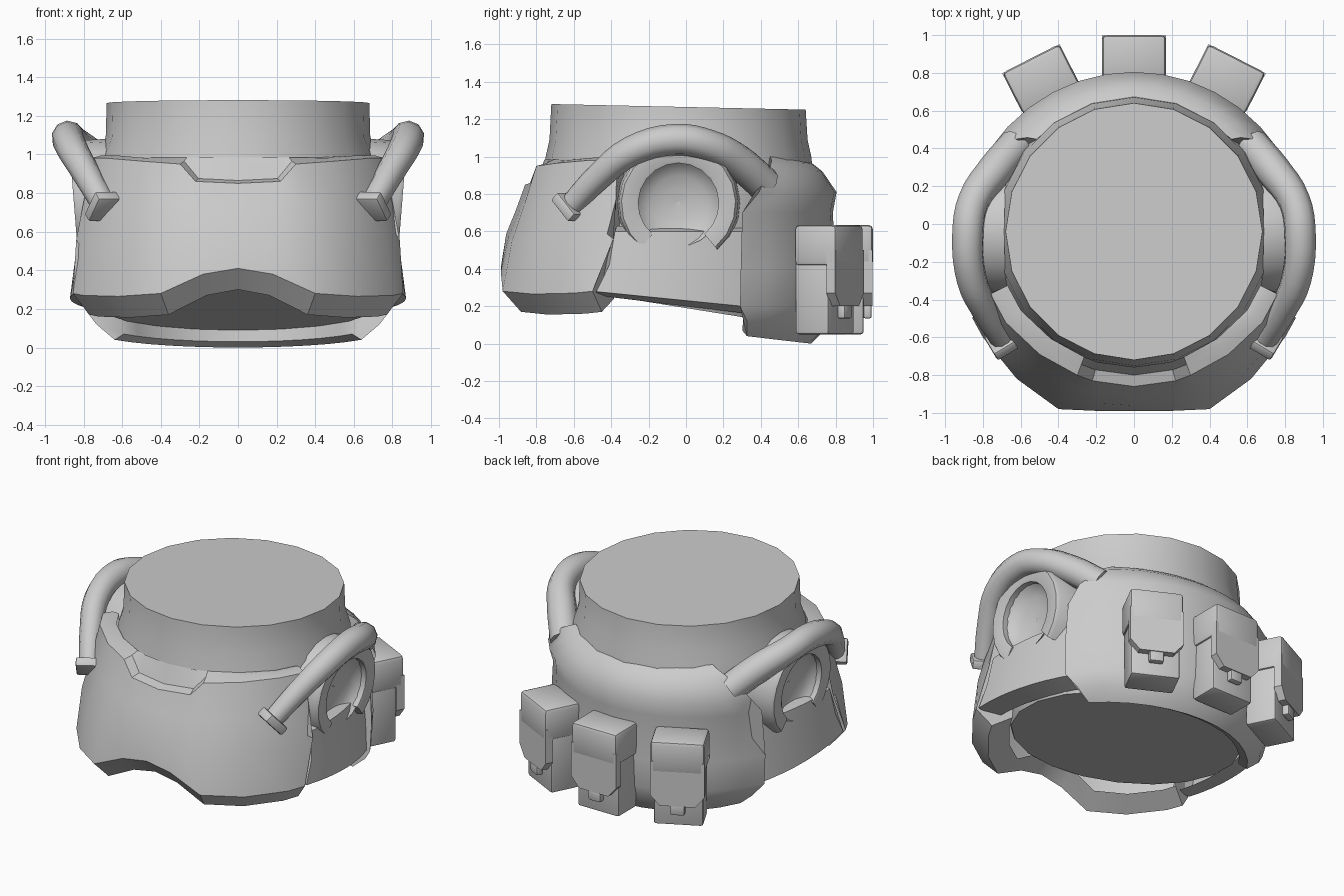
import bpy, bmesh, math
from mathutils import Vector, Matrix

if "Cube" in bpy.data.objects:
    bpy.data.objects.remove(bpy.data.objects["Cube"])

grey = bpy.data.materials.new("plain grey")
grey.use_nodes = True
shade = (0.6, 0.6, 0.6, 1)
grey.diffuse_color = shade
grey.node_tree.nodes["Principled BSDF"].inputs["Base Color"].default_value = shade


def finish(name, bm, angle=35):
    bmesh.ops.recalc_face_normals(bm, faces=bm.faces)
    me = bpy.data.meshes.new(name)
    bm.to_mesh(me)
    bm.free()
    ob = bpy.data.objects.new(name, me)
    bpy.context.collection.objects.link(ob)
    me.materials.append(grey)
    bpy.ops.object.select_all(action='DESELECT')
    ob.select_set(True)
    bpy.context.view_layer.objects.active = ob
    bpy.ops.object.shade_smooth_by_angle(angle=math.radians(angle))
    return ob


def loft(name, rows, around=False, caps=False, ends=False, angle=35):
    """Skin rows of points; optionally close each row, cap the first and last row, fill row ends."""
    bm = bmesh.new()
    grid = [[bm.verts.new(p) for p in row] for row in rows]
    n = len(grid[0])
    for a, b in zip(grid, grid[1:]):
        for i in range(n if around else n - 1):
            j = (i + 1) % n
            bm.faces.new((a[i], a[j], b[j], b[i]))
    if caps:
        bm.faces.new(grid[0])
        bm.faces.new(grid[-1])
    if ends:
        bm.faces.new([r[0] for r in grid])
        bm.faces.new([r[-1] for r in grid])
    return finish(name, bm, angle)


def mirrored(half):
    return [(-x, y, z) for x, y, z in reversed(half) if x > 0] + list(half)


def scaled(row, s, dz):
    return [(x * s, y * s, z + dz) for x, y, z in row]


# Central drum with slanted bottom and nearly level top
def ring(rx, ry, height, tilt, middle=-.04, sides=20):
    pts = []
    for i in range(sides):
        a = math.tau * i / sides
        y = ry * math.sin(a) + middle
        pts.append((rx * math.cos(a), y, height + tilt * y))
    return pts


loft("drum", [ring(.71, .71, .19, -.16, -.08), ring(.75, .74, .3, -.1, -.06),
              ring(.74, .73, .8, 0), ring(.72, .71, 1, 0), ring(.685, .69, 1.09, 0),
              ring(.68, .68, 1.265, -.022)], around=True, caps=True)

# Front mask with notched top and arched bottom
top = mirrored([(0, -.86, .85), (.22, -.83, .86), (.3, -.8, .95), (.5, -.69, .965),
                (.68, -.52, .98), (.76, -.37, .98)])
low = mirrored([(0, -.99, .41), (.18, -.99, .38), (.4, -.98, .28), (.62, -.82, .265),
                (.8, -.6, .27), (.855, -.5, .28)])


def between(t, bulge):
    out = []
    for a, b in zip(top, low):
        p = Vector(a).lerp(Vector(b), t)
        out.append((p.x * bulge, p.y * bulge, p.z))
    out[0] = (out[0][0], -.37 - .05 * t * t, out[0][2])
    out[-1] = (out[-1][0], out[0][1], out[-1][2])
    return out


collar = [(x * .88, y * .88, .985) for x, y, z in top]
mask_rows = [collar, scaled(top, .93, .015), top, between(.3, 1.01), between(.6, 1.025), low,
             scaled(low, .9, -.11), scaled(low, .77, -.04)]
loft("front_mask", mask_rows, ends=True, angle=32)

# Rear shell: radius, height and half-angle of each row
rear_profile = [(.64, .98, 49), (.68, .96, 51), (.73, .92, 55), (.805, .81, 63), (.785, .7, 69),
                (.8, .4, 70), (.79, .2, 70), (.75, .08, 66), (.67, 0, 63), (.62, .03, 63),
                (.64, .2, 63)]
rear_rows = []
for r, z, spread in rear_profile:
    row = []
    for i in range(-6, 7):
        s = (i / 6) ** 2
        a = math.radians(spread * i / 6)
        k = r * (1 + .07 * s)
        lift = .04 * s if z < .1 else .02 * s if z > .9 else 0
        row.append((k * math.sin(a), k * math.cos(a), z + lift))
    rear_rows.append(row)
loft("rear_shell", rear_rows, ends=True, angle=50)

# Pouches
def block(name, size, centre, place, bevel=.015):
    bm = bmesh.new()
    bmesh.ops.create_cube(bm, size=1, matrix=Matrix.Translation(centre) @ Matrix.Diagonal((*size, 1)))
    bmesh.ops.bevel(bm, geom=bm.edges[:], offset=bevel, segments=2, affect='EDGES', profile=.5)
    bm.transform(place)
    return finish(name, bm)


def pouch(label, x, y, turn):
    place = Matrix.Translation((x, y, 0)) @ Matrix.Rotation(math.radians(turn), 4, 'Z')
    block(label + "_pouch_body", (.31, .2, .5), (0, -.025, .3), place)
    block(label + "_pouch_lid", (.34, .25, .22), (0, 0, .525), place, .025)
    half = [(.17, .5), (.17, .27), (.11, .2)]
    outline = half + [(-u, v) for u, v in reversed(half)]
    flap = [[place @ Vector((u, d, v)) for u, v in outline] for d in (.07, .123)]
    loft(label + "_pouch_flap", flap, around=True, caps=True)
    block(label + "_pouch_clasp", (.09, .045, .08), (0, .095, .175), place, .01)


pouch("centre", 0, .875, 0)
pouch("left", .49, .765, -27)
pouch("right", -.49, .765, 27)

# Parts repeated on both sides
for side, label in ((1, "left"), (-1, "right")):
    # Lower side band, narrowing towards the rear, its front edge tucked against the mask
    def band(front, inset, z, slope):
        pts = []
        for i in range(9):
            y = front + (.33 - front) * i / 8
            x = .87 * math.sqrt(1 - ((y + .25) / 1.15) ** 2) - inset
            pts.append((side * x, y, z + slope * y))
        return pts
    loft(label + "_side_band", [band(-.37, .16, .63, 0), band(-.38, .045, .6, 0),
                                band(-.41, .02, .4, -.05), band(-.48, 0, .23, -.1),
                                band(-.48, .14, .2, -.12)], ends=True)

    # Ear ring, open at the bottom and leaning out at the top, round a concave cup
    def arc(r, x, start, stop, steps):
        pts = []
        for i in range(steps):
            a = math.radians(start + (stop - start) * i / (steps - 1))
            rise = r * math.sin(a)
            pts.append((side * (x + .08 * rise), -.04 + r * math.cos(a), .75 + rise))
        return pts
    section = [(.215, .66), (.215, .845), (.225, .85), (.305, .85), (.32, .83), (.33, .66)]
    loft(label + "_ear_ring", [arc(r, x, -50, 230, 17) for r, x in section], ends=True)
    cup = [(.23, .83), (.2, .79), (.15, .765), (.08, .75), (.01, .745)]
    loft(label + "_ear_cup", [arc(r, x, 0, 345, 24) for r, x in cup], around=True)

    # Arched hose over the ear, its rear end sunk into the shell
    path = [(.69, -.62, .73), (.78, -.47, .89), (.86, -.29, 1.03), (.88, -.06, 1.09),
            (.85, .12, 1.06), (.74, .28, .97), (.62, .42, .85)]
    path = [Vector((side * x, y, z)) for x, y, z in path]
    curve = bpy.data.curves.new(label + "_hose", 'CURVE')
    curve.dimensions = '3D'
    curve.bevel_depth = .085
    curve.bevel_resolution = 3
    curve.resolution_u = 4
    curve.use_fill_caps = True
    spline = curve.splines.new('BEZIER')
    spline.bezier_points.add(len(path) - 1)
    for i, (bp, p) in enumerate(zip(spline.bezier_points, path)):
        bp.co = p
        bp.radius = (.75, .85, .95, 1, 1, 1.1, 1.1)[i]
        bp.handle_left_type = bp.handle_right_type = 'AUTO'
    curve.materials.append(grey)
    hose = bpy.data.objects.new(label + "_hose", curve)
    bpy.context.collection.objects.link(hose)
    bpy.ops.object.select_all(action='DESELECT')
    hose.select_set(True)
    bpy.context.view_layer.objects.active = hose
    bpy.ops.object.convert(target='MESH')
    bpy.ops.object.shade_smooth_by_angle(angle=math.radians(40))

    # Collar at the front end of the hose
    turn = (path[1] - path[0]).to_track_quat('Z', 'Y').to_matrix().to_4x4()
    block(label + "_hose_collar", (.16, .16, .06), (0, 0, 0), Matrix.Translation(path[0]) @ turn, .012)
